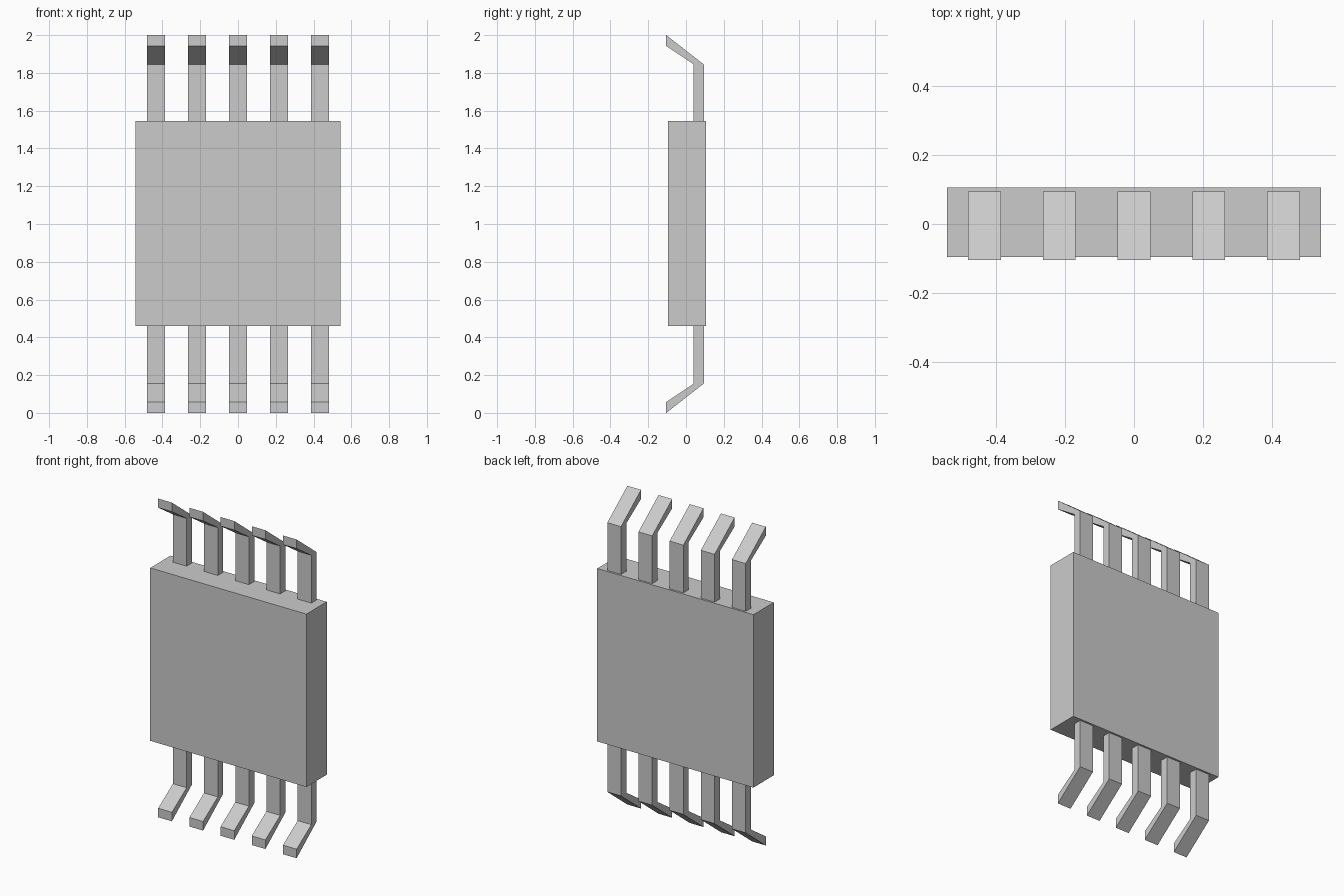
import bpy, bmesh
from mathutils import Matrix, Vector

if "Cube" in bpy.data.objects:
    bpy.data.objects.remove(bpy.data.objects["Cube"])

BODY_W, BODY_Z0, BODY_Z1 = 1.084, 0.46, 1.545
BODY_Y0, BODY_Y1 = -0.096, 0.106
PITCH, LEAD_W = 0.2165, 0.095
# bent lead cross-section (y, z), lower side; the upper side mirrors about z = 1
PROFILE = [(0.094, 0.48), (0.041, 0.48), (0.041, 0.155),
           (-0.105, 0.057), (-0.105, 0.0), (0.094, 0.155)]


def finish(name, bm):
    bmesh.ops.recalc_face_normals(bm, faces=bm.faces)
    mesh = bpy.data.meshes.new(name)
    bm.to_mesh(mesh)
    bm.free()
    obj = bpy.data.objects.new(name, mesh)
    bpy.context.collection.objects.link(obj)
    return obj


def lead(name, x, top):
    bm = bmesh.new()
    verts = [bm.verts.new((x - LEAD_W / 2, y, 2 - z if top else z)) for y, z in PROFILE]
    face = bm.faces.new(verts)
    out = bmesh.ops.extrude_face_region(bm, geom=[face])
    moved = [g for g in out["geom"] if isinstance(g, bmesh.types.BMVert)]
    bmesh.ops.translate(bm, verts=moved, vec=(LEAD_W, 0, 0))
    return finish(name, bm)


# chip package block
bm = bmesh.new()
size = Vector((BODY_W, BODY_Y1 - BODY_Y0, BODY_Z1 - BODY_Z0))
centre = Vector((0, (BODY_Y0 + BODY_Y1) / 2, (BODY_Z0 + BODY_Z1) / 2))
bmesh.ops.create_cube(bm, size=1, matrix=Matrix.LocRotScale(centre, None, size))
finish("package_body", bm)

# five bent leads along each of the lower and upper edges
for i in range(5):
    x = (i - 2) * PITCH
    lead(f"lower_lead_{i + 1}", x, False)
    lead(f"upper_lead_{i + 1}", x, True)
